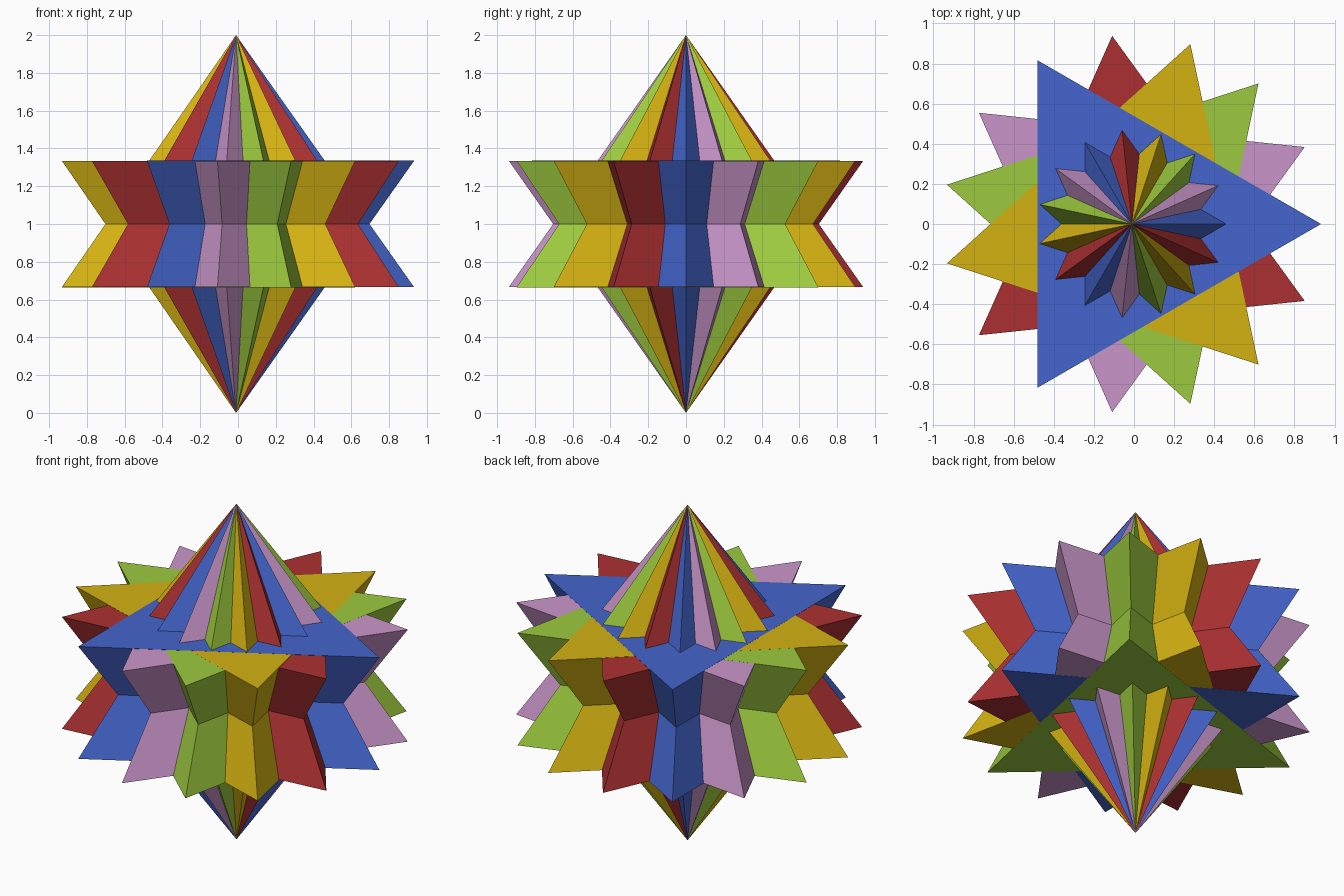
import bpy, bmesh, math

cube = bpy.data.objects.get("Cube")
if cube:
    bpy.data.objects.remove(cube, do_unlink=True)

RADIUS = 2 * math.sqrt(2) / 3      # base radius of a regular tetrahedron in a unit sphere
BASE_DROP = 1 / 3                  # distance of each base from the centre
CENTRE_X = -0.0103                 # centres the fifteen points on x = 0
LAYER = 0.0004                     # tiny step that keeps the shared base planes apart


def linear(rgb):
    return tuple(((c / 255 + 0.055) / 1.055) ** 2.4 for c in rgb) + (1.0,)


def make_material(name, rgb):
    mat = bpy.data.materials.new(name)
    mat.use_nodes = True
    col = linear(rgb)
    mat.diffuse_color = col
    bsdf = mat.node_tree.nodes["Principled BSDF"]
    bsdf.inputs["Base Color"].default_value = col
    bsdf.inputs["Roughness"].default_value = 0.8
    return mat


def tetrahedron(name, mat, angle, sign, step):
    """One tetrahedron: sign +1 points up, -1 points down."""
    bm = bmesh.new()
    base_z = 1 - sign * (BASE_DROP + step)
    base = []
    for k in range(3):
        a = angle + k * math.tau / 3
        base.append(bm.verts.new((CENTRE_X + RADIUS * math.cos(a), RADIUS * math.sin(a), base_z)))
    apex = bm.verts.new((CENTRE_X, 0, 1 + sign))
    bm.faces.new(base)
    for k in range(3):
        bm.faces.new((base[k], base[(k + 1) % 3], apex))
    bmesh.ops.recalc_face_normals(bm, faces=bm.faces)
    mesh = bpy.data.meshes.new(name)
    bm.to_mesh(mesh)
    bm.free()
    mesh.materials.append(mat)
    obj = bpy.data.objects.new(name, mesh)
    bpy.context.collection.objects.link(obj)


# colour, value, layer order of the upper base plane, of the lower base plane
COLOURS = [
    ("blue", (68, 101, 204), 4, 3),
    ("pink", (202, 150, 202), 1, 1),
    ("green", (156, 202, 62), 2, 4),
    ("yellow", (212, 178, 18), 3, 2),
    ("red", (172, 48, 50), 0, 0),
]

# five pairs of interpenetrating tetrahedra, each turned by 24 degrees
for i, (colour, rgb, top_rank, low_rank) in enumerate(COLOURS):
    mat = make_material(colour, rgb)
    angle = math.radians(24 * i)
    tetrahedron(colour + "_upward_tetrahedron", mat, angle, 1, LAYER * low_rank)
    tetrahedron(colour + "_downward_tetrahedron", mat, angle, -1, LAYER * top_rank)
